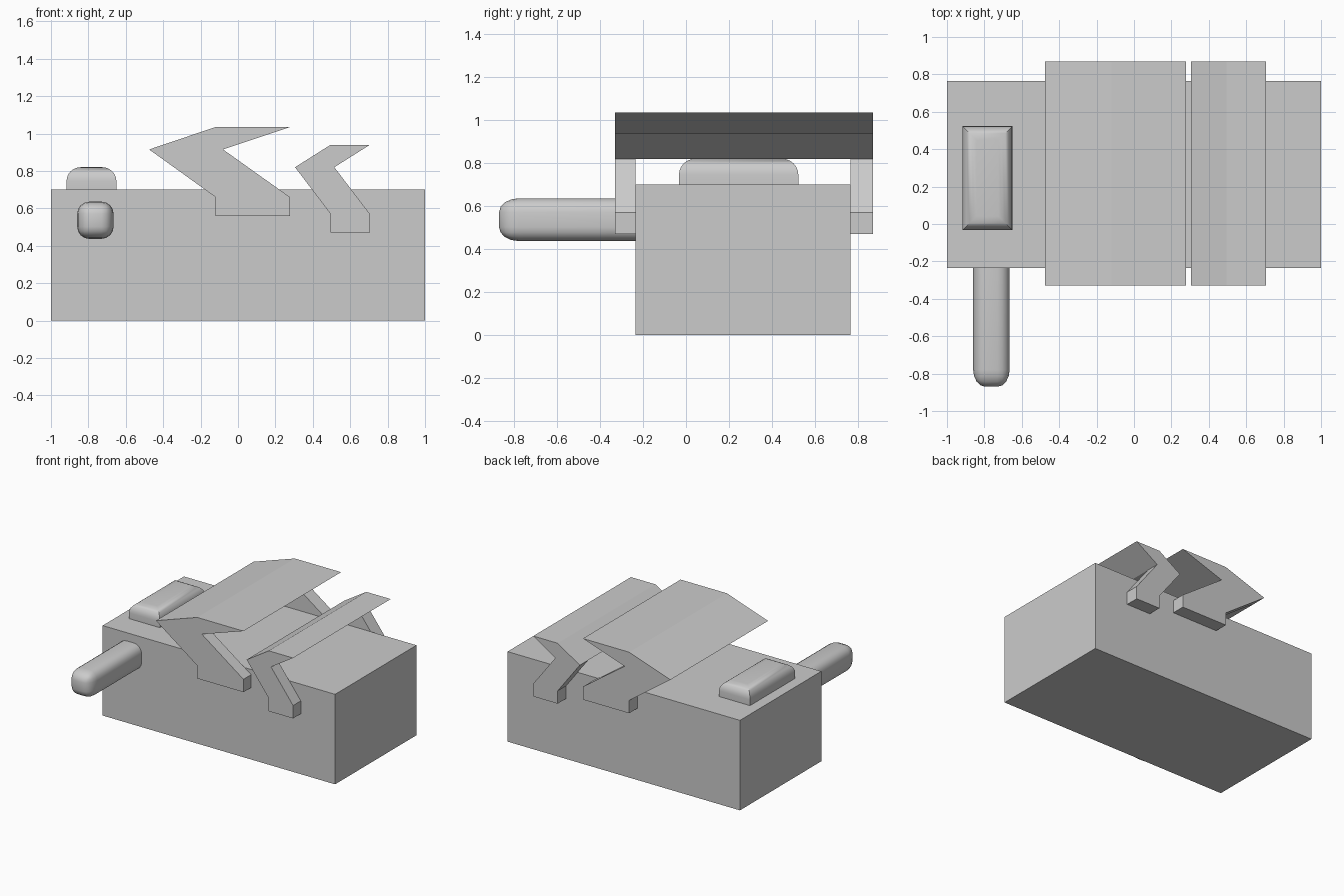
import bpy, bmesh

if "Cube" in bpy.data.objects:
    bpy.data.objects.remove(bpy.data.objects["Cube"])

Y0, Y1 = -0.235, 0.765      # body faces
R0, R1 = -0.33, 0.87        # outer faces of the brackets


def finish(name, bm, smooth=False):
    bmesh.ops.recalc_face_normals(bm, faces=bm.faces)
    me = bpy.data.meshes.new(name)
    bm.to_mesh(me)
    bm.free()
    ob = bpy.data.objects.new(name, me)
    bpy.context.collection.objects.link(ob)
    if smooth:
        bpy.context.view_layer.objects.active = ob
        ob.select_set(True)
        bpy.ops.object.shade_smooth_by_angle(angle=0.6)
        ob.select_set(False)
    return ob


def box_bm(lo, hi):
    bm = bmesh.new()
    bmesh.ops.create_cube(bm, size=1)
    for v in bm.verts:
        for i in range(3):
            v.co[i] = lo[i] if v.co[i] < 0 else hi[i]
    return bm


def prism(name, profile, y0, y1):
    bm = bmesh.new()
    a = [bm.verts.new((x, y0, z)) for x, z in profile]
    b = [bm.verts.new((x, y1, z)) for x, z in profile]
    bm.faces.new(a)
    bm.faces.new(b[::-1])
    n = len(a)
    for i in range(n):
        j = (i + 1) % n
        bm.faces.new((a[i], b[i], b[j], a[j]))
    return finish(name, bm)


# main block
finish("body", box_bm((-1, Y0, 0), (1, Y1, 0.70)))


# zigzag bracket: slanted roof spanning the body, with a bent leg on each side
def bracket(name, xk, xl, xi, xr, top, kink, bend, foot):
    prism(name + "_roof", [(xk, kink), (xi, kink), (xr, top), (xl, top)], R0, R1)
    leg = [(xk, kink), (xl, bend), (xl, foot), (xr, foot), (xr, bend), (xi, kink)]
    prism(name + "_front_leg", leg, R0, Y0)
    prism(name + "_back_leg", leg, Y1, R1)


bracket("large_bracket", -0.475, -0.12, -0.08, 0.278, 1.035, 0.915, 0.66, 0.56)
bracket("small_bracket", 0.305, 0.495, 0.515, 0.705, 0.94, 0.82, 0.57, 0.47)

# raised pad with rounded top edges
bm = box_bm((-0.917, -0.033, 0.70), (-0.65, 0.523, 0.82))
edges = [e for e in bm.edges if all(v.co.z > 0.8 for v in e.verts)]
bmesh.ops.bevel(bm, geom=edges, offset=0.075, segments=6, profile=0.5, affect='EDGES')
finish("top_pad", bm, True)

# side peg: rounded along its length and at the free end
STRETCH = 1.4
bm = box_bm((-0.86, Y0 - 0.635 / STRETCH, 0.437), (-0.665, Y0, 0.636))
edges = [e for e in bm.edges if not all(v.co.y > Y0 - 0.01 for v in e.verts)]
bmesh.ops.bevel(bm, geom=edges, offset=0.065, segments=4, profile=0.5, affect='EDGES')
for v in bm.verts:
    v.co.y = Y0 + (v.co.y - Y0) * STRETCH
finish("side_peg", bm, True)
